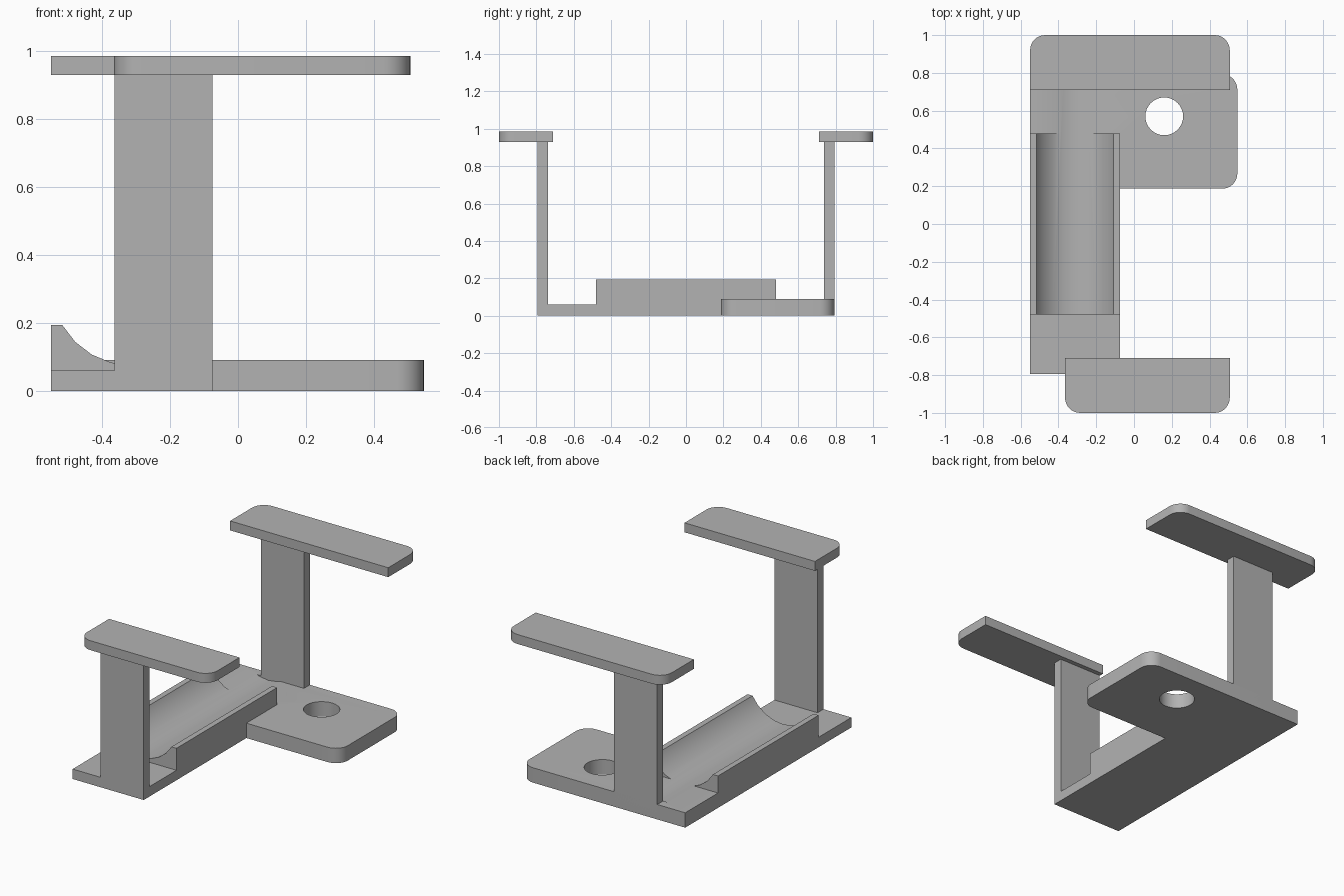
import bpy
import bmesh
from math import pi, radians, sin, cos
from mathutils import Matrix

cube = bpy.data.objects.get("Cube")
if cube:
    bpy.data.objects.remove(cube, do_unlink=True)

grey = bpy.data.materials.new("mid grey")
grey.use_nodes = True
grey.diffuse_color = (0.45, 0.45, 0.45, 1)
grey.node_tree.nodes["Principled BSDF"].inputs["Base Color"].default_value = grey.diffuse_color


def make_object(name, bm):
    bmesh.ops.recalc_face_normals(bm, faces=bm.faces)
    mesh = bpy.data.meshes.new(name)
    bm.to_mesh(mesh)
    bm.free()
    mesh.materials.append(grey)
    obj = bpy.data.objects.new(name, mesh)
    bpy.context.collection.objects.link(obj)
    return obj


def slab(name, x0, x1, y0, y1, z0, z1, rounded=(), radius=0.08, steps=8):
    """Box whose listed corners (x sign, y sign) are rounded."""
    outline = []
    for i, (sx, sy) in enumerate(((1, 1), (-1, 1), (-1, -1), (1, -1))):
        x, y = (x1 if sx > 0 else x0), (y1 if sy > 0 else y0)
        if (sx, sy) in rounded:
            for k in range(steps + 1):
                a = (i + k / steps) * pi / 2
                outline.append((x + radius * (cos(a) - sx), y + radius * (sin(a) - sy)))
        else:
            outline.append((x, y))
    bm = bmesh.new()
    face = bm.faces.new([bm.verts.new((x, y, z0)) for x, y in outline])
    top = bmesh.ops.extrude_face_region(bm, geom=[face])["geom"]
    bmesh.ops.translate(bm, vec=(0, 0, z1 - z0),
                        verts=[v for v in top if isinstance(v, bmesh.types.BMVert)])
    return make_object(name, bm)


def cylinder(name, radius, length, sides, matrix):
    bm = bmesh.new()
    bmesh.ops.create_cone(bm, cap_ends=True, segments=sides, radius1=radius,
                          radius2=radius, depth=length, matrix=matrix)
    return make_object(name, bm)


def activate(obj):
    bpy.ops.object.select_all(action='DESELECT')
    obj.select_set(True)
    bpy.context.view_layer.objects.active = obj


def combine(obj, other, operation):
    activate(obj)
    mod = obj.modifiers.new(operation.title(), 'BOOLEAN')
    mod.operation = operation
    mod.solver = 'EXACT'
    mod.object = other
    bpy.ops.object.modifier_apply(modifier=mod.name)
    bpy.data.objects.remove(other, do_unlink=True)


LEFT, RIGHT = -0.55, -0.075
POST_IN, POST_OUT = 0.737, 0.793

# Base: thin strip, cradle block and mounting flange in one body
base = slab("base", LEFT, RIGHT, -POST_OUT, 0.3, 0, 0.06)
combine(base, slab("cradle", LEFT, RIGHT, -0.48, 0.48, 0, 0.193), 'UNION')
combine(base, slab("flange", LEFT, 0.547, 0.187, POST_OUT, 0, 0.09,
                   rounded=((1, 1), (1, -1))), 'UNION')

# Trough runs along the cradle and into the flange up to the back post
trough_start = -0.6
trough = cylinder("trough_cutter", 0.235, POST_IN - trough_start, 24,
                  Matrix.Translation(((LEFT + RIGHT) / 2, (POST_IN + trough_start) / 2, 0.31))
                  @ Matrix.Rotation(pi / 2, 4, 'X'))
combine(base, trough, 'DIFFERENCE')

# Mounting hole
combine(base, cylinder("hole_cutter", 0.1, 0.4, 32,
                       Matrix.Translation((0.16, 0.57, 0.05))), 'DIFFERENCE')

# Posts
parts = [base,
         slab("front_post", -0.363, RIGHT, -POST_OUT, -POST_IN, 0, 0.93),
         slab("back_post", -0.363, RIGHT, POST_IN, POST_OUT, 0, 0.93)]

# Top plates, rounded on their outer edges
parts.append(slab("front_top_plate", -0.365, 0.507, -1, -0.71, 0.928, 0.985,
                  rounded=((1, -1), (-1, -1))))
parts.append(slab("back_top_plate", LEFT, 0.507, 0.71, 1, 0.928, 0.985,
                  rounded=((1, 1), (-1, 1))))

for part in parts:
    activate(part)
    bpy.ops.object.shade_smooth_by_angle(angle=radians(30))
